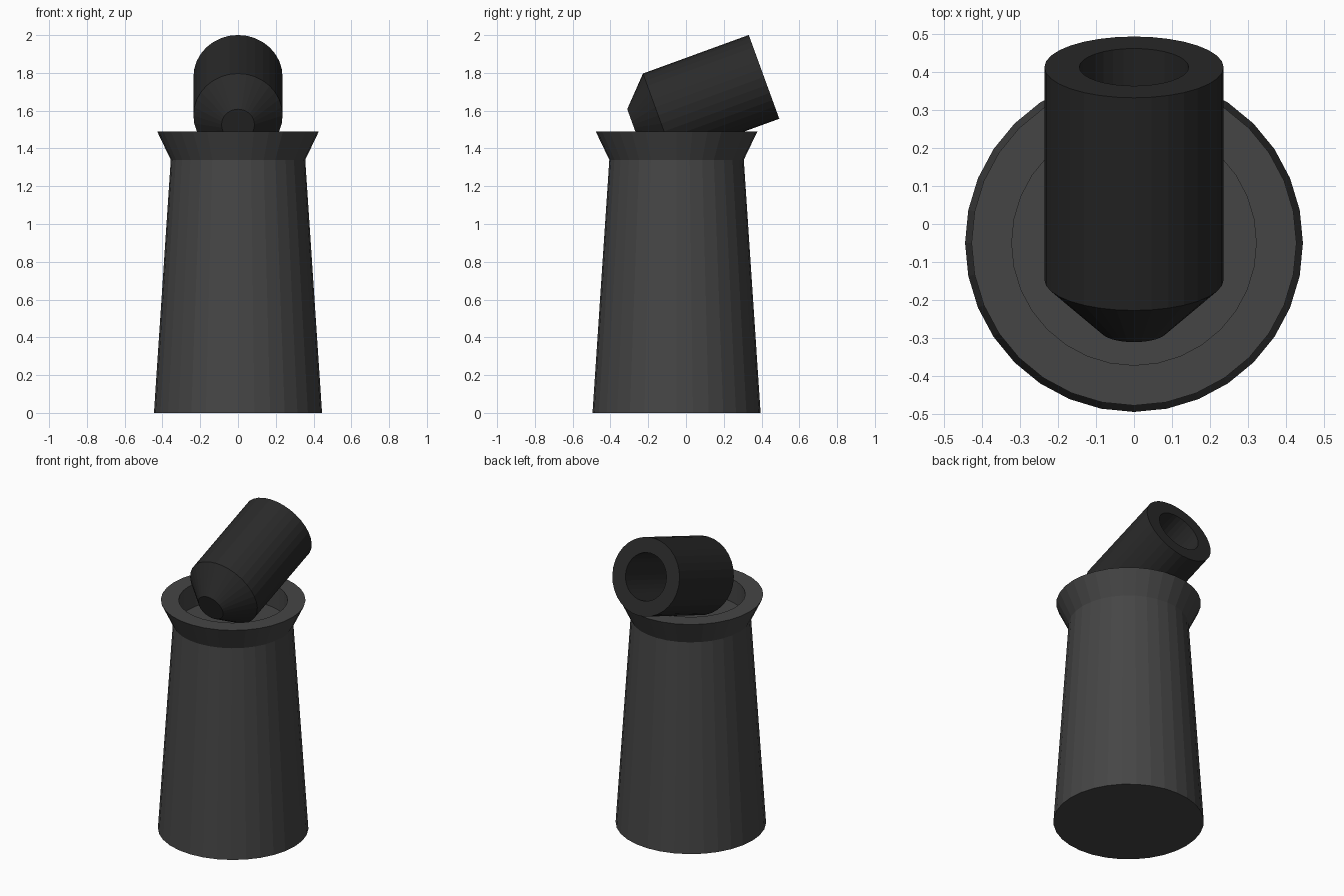
import bpy, math
from mathutils import Vector, Matrix

if "Cube" in bpy.data.objects:
    bpy.data.objects.remove(bpy.data.objects["Cube"])

SIDES = 32


def material(name, grey):
    m = bpy.data.materials.new(name)
    m.diffuse_color = (grey, grey, grey, 1)
    m.use_nodes = True
    m.node_tree.nodes["Principled BSDF"].inputs["Base Color"].default_value = m.diffuse_color
    return m


def lathe(name, profile, matrix, mat):
    """Revolve (radius, height) points about local z; cap both ends."""
    verts = [(r * math.cos(2 * math.pi * i / SIDES), r * math.sin(2 * math.pi * i / SIDES), h)
             for r, h in profile for i in range(SIDES)]
    faces = [tuple(reversed(range(SIDES)))]
    for k in range(len(profile) - 1):
        a, b = k * SIDES, (k + 1) * SIDES
        for i in range(SIDES):
            j = (i + 1) % SIDES
            faces.append((a + i, a + j, b + j, b + i))
    last = (len(profile) - 1) * SIDES
    faces.append(tuple(range(last, last + SIDES)))
    mesh = bpy.data.meshes.new(name)
    mesh.from_pydata(verts, [], faces)
    mesh.materials.append(mat)
    obj = bpy.data.objects.new(name, mesh)
    obj.matrix_world = matrix
    bpy.context.collection.objects.link(obj)
    return obj


# Tapered tower with flared rim and sunken top
lathe("tower",
      [(0.445, 0), (0.356, 1.34), (0.428, 1.49), (0.322, 1.49), (0.322, 1.34)],
      Matrix.Translation((0, -0.05, 0)), material("tower_grey", 0.06))

# Barrel tilted up 20 degrees towards the back, with tapered breech and open bore
tilt = Matrix.Rotation(math.radians(-70), 4, 'X')
lathe("barrel",
      [(0.087, -0.143), (0.236, 0), (0.236, 0.596), (0.144, 0.596), (0.144, 0.12)],
      Matrix.Translation((0, -0.147, 1.575)) @ tilt, material("barrel_grey", 0.023))
